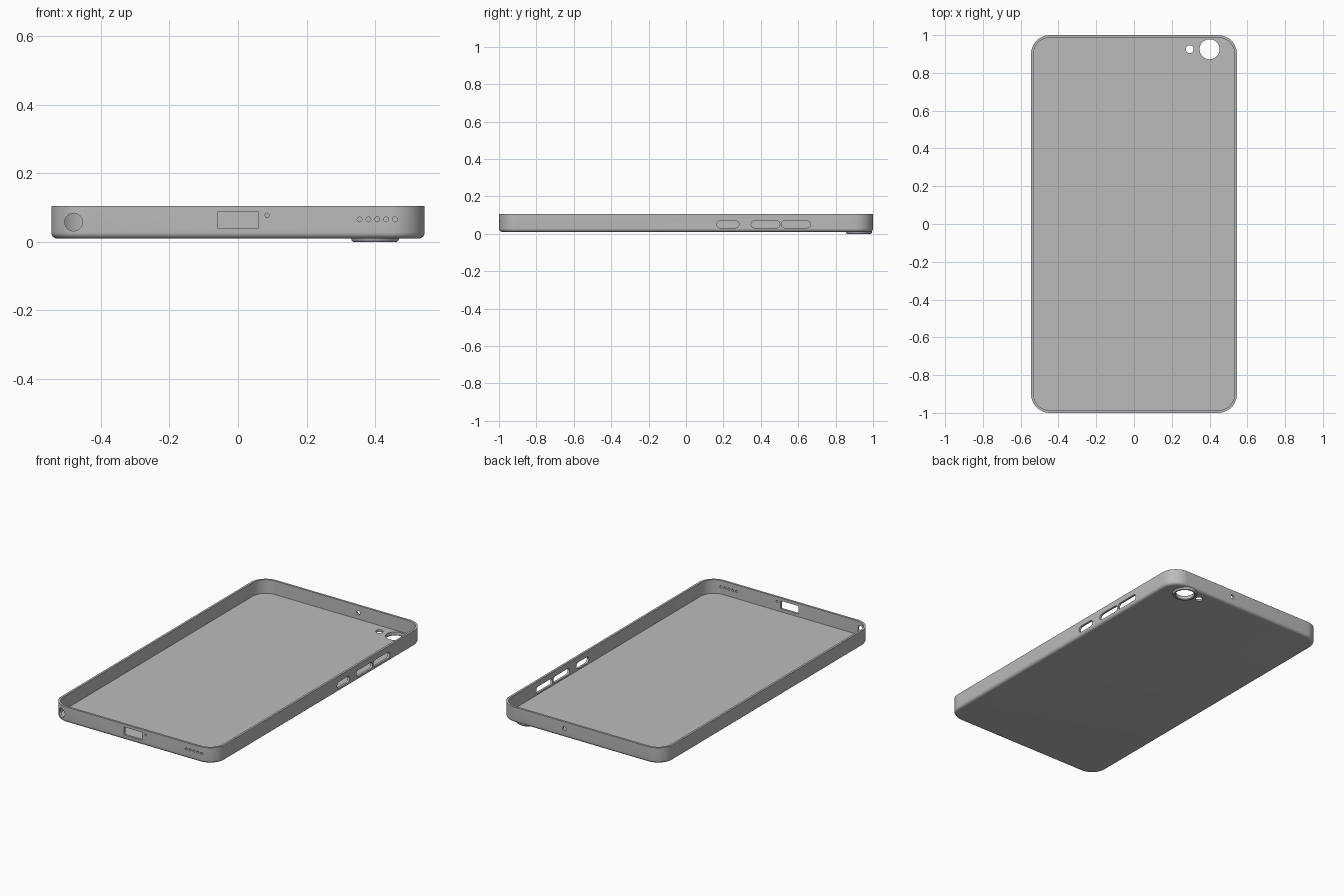
import bpy, bmesh, math
from mathutils import Matrix, Vector

cube = bpy.data.objects.get("Cube")
if cube:
    bpy.data.objects.remove(cube, do_unlink=True)

HALF_X, HALF_Y, CORNER = 0.545, 1.0, 0.1
BOTTOM, TOP, FLOOR = 0.01, 0.105, 0.023
WALL, FILLET = 0.013, 0.018
CAM_X, CAM_Y, CAM_R = 0.4, 0.925, 0.053

grey = bpy.data.materials.new("case_grey")
grey.use_nodes = True
grey.diffuse_color = (0.5, 0.5, 0.5, 1)
grey.node_tree.nodes["Principled BSDF"].inputs["Base Color"].default_value = (0.5, 0.5, 0.5, 1)


def rounded_rect(hx, hy, r, steps=12):
    """Outline of a rounded rectangle, counter-clockwise."""
    pts = []
    for q, (sx, sy) in enumerate([(1, 1), (-1, 1), (-1, -1), (1, -1)]):
        for i in range(steps + 1):
            a = math.pi / 2 * (q + i / steps)
            pts.append((sx * (hx - r) + r * math.cos(a), sy * (hy - r) + r * math.sin(a)))
    return pts


def loft(bm, rings, matrix=Matrix(), caps=True):
    """Bridge matching rings of points; cap the ends or close the loop."""
    loops = [[bm.verts.new(matrix @ Vector(p)) for p in ring] for ring in rings]
    n = len(loops[0])
    pairs = list(zip(loops, loops[1:]))
    if not caps:
        pairs.append((loops[-1], loops[0]))
    for a, b in pairs:
        for i in range(n):
            j = (i + 1) % n
            bm.faces.new((a[i], a[j], b[j], b[i]))
    if caps:
        bm.faces.new(loops[0][::-1])
        bm.faces.new(loops[-1])


def finish(name, bm):
    bmesh.ops.remove_doubles(bm, verts=bm.verts, dist=1e-5)
    bmesh.ops.recalc_face_normals(bm, faces=bm.faces)
    mesh = bpy.data.meshes.new(name)
    bm.to_mesh(mesh)
    bm.free()
    mesh.materials.append(grey)
    obj = bpy.data.objects.new(name, mesh)
    bpy.context.collection.objects.link(obj)
    return obj


def activate(obj):
    bpy.ops.object.select_all(action='DESELECT')
    obj.select_set(True)
    bpy.context.view_layer.objects.active = obj


# Tray shell: filleted underside, outer wall, rim, inner wall, floor
profile = []
for i in range(7):
    a = math.pi / 2 * i / 6
    profile.append((FILLET * (1 - math.sin(a)), BOTTOM + FILLET * (1 - math.cos(a))))
profile += [(0, TOP), (WALL, TOP), (WALL, FLOOR)]
bm = bmesh.new()
loft(bm, [[(x, y, z) for x, y in rounded_rect(HALF_X - d, HALF_Y - d, CORNER - d)]
          for d, z in profile])
case = finish("case_shell", bm)

# Cutters for every opening
cut = bmesh.new()
FACING = {
    "y": Matrix.Rotation(math.pi / 2, 4, 'X'),
    "x": Matrix.Rotation(math.pi / 2, 4, 'Z') @ Matrix.Rotation(math.pi / 2, 4, 'X'),
    "z": Matrix(),
}


def opening(axis, centre, hx, hy, r, depth=0.06):
    outline = rounded_rect(hx, hy, r, 8)
    loft(cut, [[(x, y, z) for x, y in outline] for z in (-depth, depth)],
         Matrix.Translation(centre) @ FACING[axis])


def hole(axis, centre, r):
    opening(axis, centre, r, r, r * 0.9999)


opening("y", (0, -HALF_Y, 0.064), 0.06, 0.024, 0.002)        # charging port
hole("y", (0.085, -HALF_Y, 0.078), 0.006)                    # front microphone
hole("y", (-0.48, -HALF_Y, 0.058), 0.026)                    # headphone socket
for i in range(5):                                           # speaker holes
    hole("y", (0.355 + 0.0257 * i, -HALF_Y, 0.066), 0.007)
hole("y", (0.11, HALF_Y, 0.062), 0.013)                      # rear microphone
for y0, y1 in ((0.165, 0.283), (0.348, 0.502), (0.51, 0.665)):   # side buttons
    opening("x", (HALF_X, (y0 + y1) / 2, 0.051), (y1 - y0) / 2, 0.019, 0.0189)
hole("z", (CAM_X, CAM_Y, 0.02), CAM_R)                       # camera
hole("z", (0.295, CAM_Y, 0.02), 0.021)                       # flash
cutter = finish("opening_cutter", cut)
cutter.hide_render = True

activate(case)
mod = case.modifiers.new("openings", 'BOOLEAN')
mod.operation, mod.solver, mod.object = 'DIFFERENCE', 'EXACT', cutter
bpy.ops.object.modifier_apply(modifier=mod.name)
bpy.data.objects.remove(cutter, do_unlink=True)

# Raised ring around the camera opening on the underside
bm = bmesh.new()
ring_profile = [(CAM_R, 0.018), (CAM_R, 0.003), (CAM_R + 0.003, 0), (0.064, 0),
                (0.068, 0.004), (0.07, 0.01), (0.07, 0.018)]
loft(bm, [[(r * math.cos(t * math.pi / 24), r * math.sin(t * math.pi / 24), z)
           for t in range(48)] for r, z in ring_profile],
     Matrix.Translation((CAM_X, CAM_Y, 0)), caps=False)
ring = finish("camera_ring", bm)

for obj in (case, ring):
    activate(obj)
    bpy.ops.object.shade_smooth_by_angle(angle=math.radians(35))
